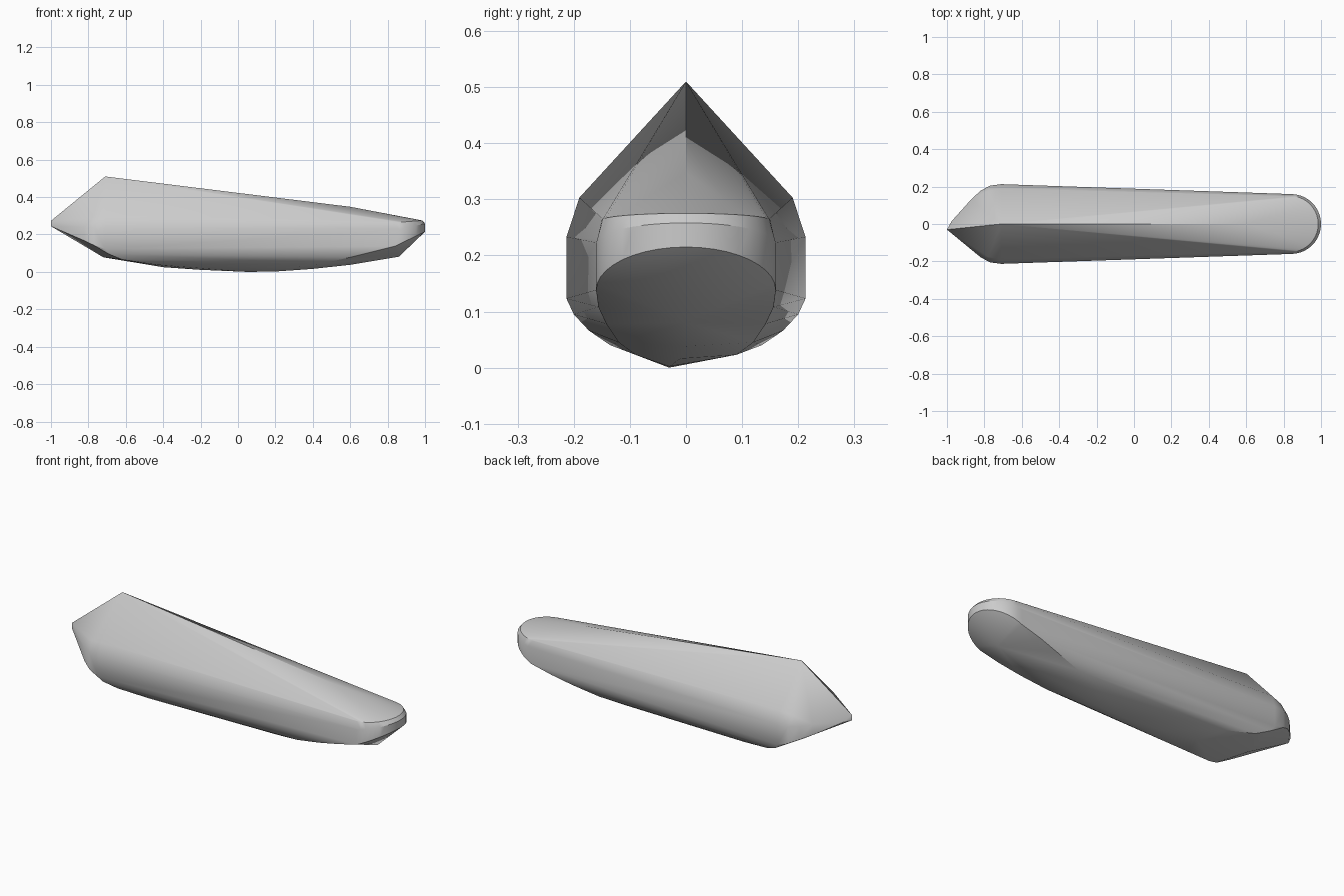
import bpy
import bmesh
from math import sin, cos, pi, radians

default = bpy.data.objects.get("Cube")
if default:
    bpy.data.objects.remove(default, do_unlink=True)

# Single plain grey finish
grey = bpy.data.materials.new("plain grey")
grey.use_nodes = True
colour = (0.6, 0.6, 0.6, 1)
grey.diffuse_color = colour
grey.node_tree.nodes["Principled BSDF"].inputs["Base Color"].default_value = colour


def mirrored(points):
    """Return the points on both sides of the centre plane."""
    return [(x, side * y, z) for x, y, z in points for side in (1, -1)]


def stern_arc(centre, radius, height, rise, steps=20):
    """Half-round rim which climbs by rise towards the stern tip."""
    angles = [pi * (i / steps - 0.5) for i in range(steps + 1)]
    return [(centre + radius * cos(a), radius * sin(a), height + rise * cos(a))
            for a in angles]


# Peak, roof ridge, bow tip and stern underside point
ridge = [(-0.71, 0, 0.512), (0.6, 0, 0.35)]
bow_tip = [(-1, -0.03, 0.246), (-1, -0.03, 0.275), (-0.975, 0.015, 0.245)]
keel = [(-0.72, 0, 0.08), (-0.4, 0, 0.027), (-0.2, -0.02, 0.013),
        (0.05, -0.03, 0.002), (0.2, -0.03, 0.004), (0.4, -0.01, 0.018),
        (0.6, 0, 0.04), (0.86, 0, 0.083)]

# Rounded bow shoulders: roof edge, upper wall and lower wall
shoulder = [(-0.71, 0.19, 0.305), (-0.78, 0.175, 0.292)]
upper_wall = [(-0.71, 0.213, 0.235), (-0.77, 0.205, 0.237),
              (-0.82, 0.178, 0.242), (-0.87, 0.132, 0.25)]
lower_wall = [(-0.71, 0.213, 0.125), (-0.77, 0.204, 0.144),
              (-0.82, 0.177, 0.168), (-0.87, 0.13, 0.19)]

# Curved lower hull, running from the bow bilge to the stern underside
bilge = [(-0.69, 0.2, 0.097), (-0.62, 0.173, 0.068), (-0.45, 0.135, 0.042),
         (-0.2, 0.1, 0.03), (0.3, 0.09, 0.025), (0.45, 0.12, 0.047),
         (0.6, 0.142, 0.08), (0.72, 0.156, 0.11)]

# Half-round stern wall with a bevelled top rim
stern = (stern_arc(0.835, 0.15, 0.265, 0.012)
         + stern_arc(0.84, 0.16, 0.225, 0.035)
         + stern_arc(0.84, 0.16, 0.14, 0.077))

# Stretch one convex skin over all the outlines
bm = bmesh.new()
outline = ridge + bow_tip + keel + stern
outline += mirrored(shoulder + upper_wall + lower_wall + bilge)
for point in outline:
    bm.verts.new(point)
bmesh.ops.convex_hull(bm, input=bm.verts[:])
loose = [v for v in bm.verts if not v.link_faces]
bmesh.ops.delete(bm, geom=loose, context='VERTS')
bmesh.ops.recalc_face_normals(bm, faces=bm.faces[:])
for vert in bm.verts:
    vert.co.z = max(vert.co.z - 0.002, 0)

mesh = bpy.data.meshes.new("hull")
bm.to_mesh(mesh)
bm.free()
mesh.materials.append(grey)
hull = bpy.data.objects.new("hull", mesh)
bpy.context.collection.objects.link(hull)

# Smooth shading with the hard edges kept
bpy.ops.object.select_all(action='DESELECT')
hull.select_set(True)
bpy.context.view_layer.objects.active = hull
bpy.ops.object.shade_smooth_by_angle(angle=radians(30))
